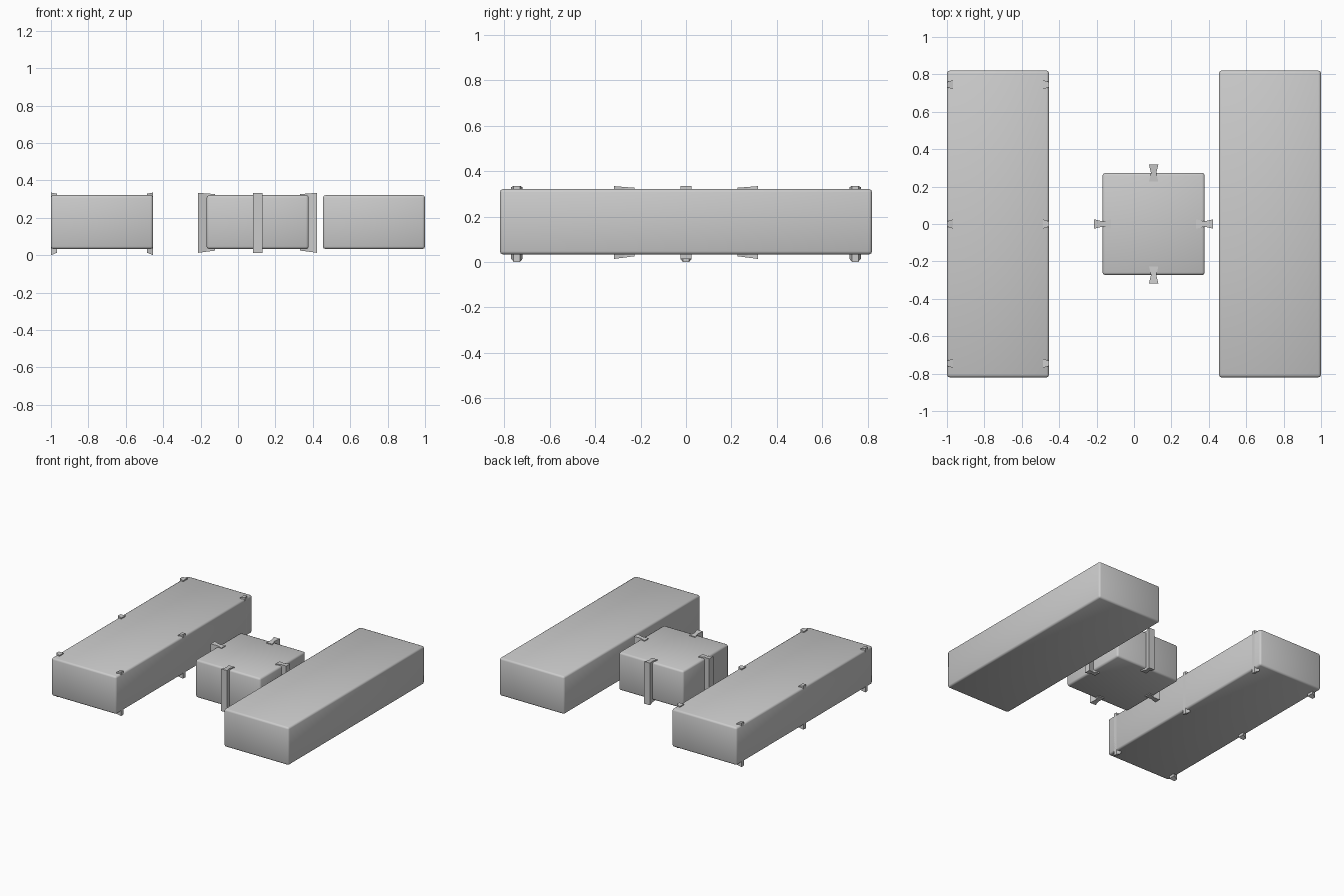
import bpy, bmesh
from math import radians
from mathutils import Matrix

if "Cube" in bpy.data.objects:
    bpy.data.objects.remove(bpy.data.objects["Cube"])


def block(name, x, length):
    # softly bevelled, fully smooth-shaded slab
    bm = bmesh.new()
    bmesh.ops.create_cube(bm, size=1)
    bmesh.ops.scale(bm, vec=(0.546, length, 0.288), verts=bm.verts)
    bmesh.ops.bevel(bm, geom=bm.edges[:], offset=0.014, segments=2,
                    profile=0.5, affect='EDGES')
    for f in bm.faces:
        f.smooth = True
    mesh = bpy.data.meshes.new(name)
    bm.to_mesh(mesh)
    bm.free()
    ob = bpy.data.objects.new(name, mesh)
    ob.location = (x, 0, 0.177)
    bpy.context.collection.objects.link(ob)


def key(name, stations, x, y, angle):
    # vertical dovetail prism: stations are (outward offset, half width, bottom, top)
    bm = bmesh.new()
    rings = [[bm.verts.new(p) for p in ((u, -w, b), (u, w, b), (u, w, t), (u, -w, t))]
             for u, w, b, t in stations]
    bm.faces.new(rings[0])
    bm.faces.new(rings[-1][::-1])
    for a, c in zip(rings, rings[1:]):
        for i in range(4):
            j = (i + 1) % 4
            bm.faces.new((a[i], c[i], c[j], a[j]))
    bmesh.ops.recalc_face_normals(bm, faces=bm.faces[:])
    mesh = bpy.data.meshes.new(name)
    bm.to_mesh(mesh)
    bm.free()
    ob = bpy.data.objects.new(name, mesh)
    ob.matrix_world = Matrix.Translation((x, y, 0)) @ Matrix.Rotation(radians(angle), 4, 'Z')
    bpy.context.collection.objects.link(ob)


# three slabs
LEFT, MID, RIGHT = -0.727, 0.105, 0.727
block("left_slab", LEFT, 1.64)
block("right_slab", RIGHT, 1.64)
block("centre_block", MID, 0.546)

# bow-tie keys standing out of all four sides of the centre block
bow_tie = [(0.227, 0.025, 0.025, 0.327), (0.272, 0.014, 0.019, 0.33),
           (0.318, 0.025, 0.013, 0.334)]
for i in range(4):
    key(f"centre_key_{i + 1}", bow_tie, MID, 0, 90 * i)

# half keys set flush into the long sides of the left slab
half = [(0.24, 0.025, 0.014, 0.329), (0.273, 0.014, 0.0, 0.335)]
for i, y in enumerate((-0.745, 0, 0.745)):
    key(f"slab_key_outer_{i + 1}", half, LEFT, y, 180)
    key(f"slab_key_inner_{i + 1}", half, LEFT, y, 0)
